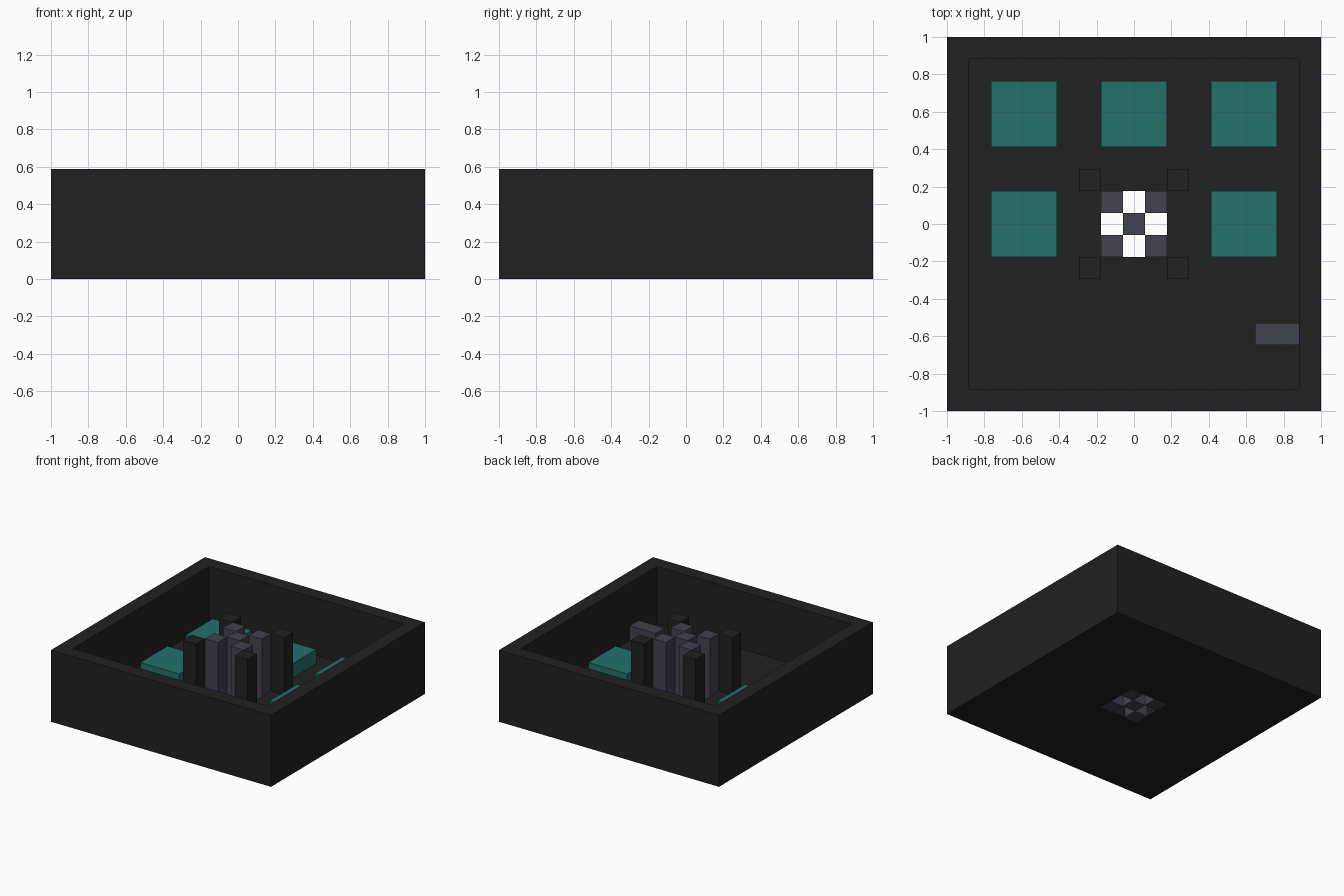
import bpy, bmesh
from mathutils import Matrix, Vector

cube = bpy.data.objects.get("Cube")
if cube:
    bpy.data.objects.remove(cube, do_unlink=True)

U = 2 / 17          # one block of the model
TOP = 5             # wall and column height in blocks


def material(name, rgb):
    mat = bpy.data.materials.new(name)
    mat.use_nodes = True
    mat.diffuse_color = (*rgb, 1)
    node = next(n for n in mat.node_tree.nodes if n.type == 'BSDF_PRINCIPLED')
    node.inputs["Base Color"].default_value = (*rgb, 1)
    return mat


black = material("charcoal", (0.015, 0.015, 0.015))
teal = material("teal", (0.017, 0.165, 0.147))
slate = material("slate purple", (0.054, 0.054, 0.077))


def add_object(name, bm, mat):
    mesh = bpy.data.meshes.new(name)
    bm.to_mesh(mesh)
    bm.free()
    mesh.materials.append(mat)
    obj = bpy.data.objects.new(name, mesh)
    bpy.context.collection.objects.link(obj)
    return obj


def frame(name, outer, inner, height, mat):
    """Square ring of blocks standing on the ground, sizes in blocks."""
    bm = bmesh.new()
    bmesh.ops.create_grid(bm, x_segments=outer, y_segments=outer, size=outer * U / 2)
    middle = [f for f in bm.faces
              if max(abs(c) for c in f.calc_center_median()) < inner * U / 2]
    bmesh.ops.delete(bm, geom=middle, context='FACES')
    obj = add_object(name, bm, mat)
    solid = obj.modifiers.new("thickness", 'SOLIDIFY')
    solid.thickness = height * U
    solid.offset = 1


def box(name, x, y, z0, z1, mat, wide=1, deep=1):
    """Block centred on x, y and reaching from z0 to z1, in blocks."""
    bm = bmesh.new()
    place = Matrix.Translation(Vector((x, y, (z0 + z1) / 2)) * U)
    size = Matrix.Diagonal((wide * U, deep * U, (z1 - z0) * U, 1))
    bmesh.ops.create_cube(bm, size=1, matrix=place @ size)
    add_object(name, bm, mat)


# Tray: walls around a floor with an opening in the middle
frame("outer_walls", 17, 15, TOP, black)
frame("floor", 15, 3, 1, black)

# Column cluster, with open shafts between the columns
box("centre_column", 0, 0, 0, TOP, slate)
for sx, side in ((-1, "right"), (1, "left")):
    for sy, end in ((-1, "front"), (1, "back")):
        box(f"inner_column_{end}_{side}", sx, sy, 0, TOP, slate)
        box(f"corner_post_{end}_{side}", 2 * sx, 2 * sy, 1, TOP, black)

# Low teal pads around the cluster
for x, y, where in ((-5, 5, "back_right"), (0, 5, "back_centre"), (5, 5, "back_left"),
                    (-5, 0, "right"), (5, 0, "left")):
    box(f"pad_{where}", x, y, 1, 2, teal, 3, 3)

# Low step against the side wall
box("wall_step", 6.5, -5, 1, 2, slate, 2, 1)
